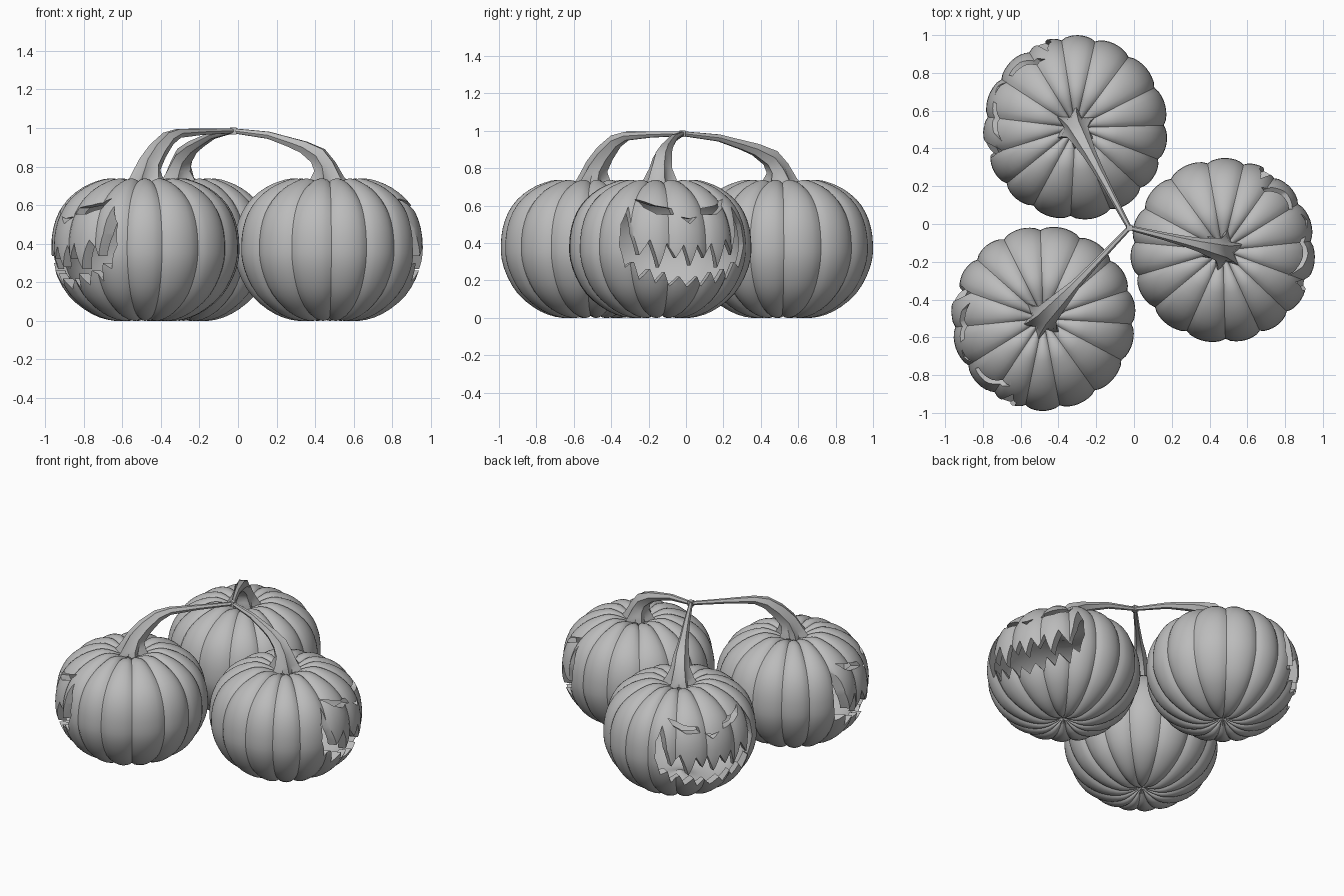
import bpy, bmesh, math
from mathutils import Vector

if "Cube" in bpy.data.objects:
    bpy.data.objects.remove(bpy.data.objects["Cube"])

grey = bpy.data.materials.new("plain_grey")
grey.diffuse_color = (0.5, 0.5, 0.5, 1)
grey.use_nodes = True
grey.node_tree.nodes["Principled BSDF"].inputs["Base Color"].default_value = grey.diffuse_color

LOBES, MID = 15, 0.37
# Pumpkin half profile (radius, height), bottom dimple to top dimple
PROFILE = [(0, .05), (.04, .03), (.1, .006), (.16, 0), (.24, .018), (.32, .06), (.40, .13),
           (.455, .22), (.485, .31), (.49, .39), (.48, .48), (.45, .565), (.40, .635),
           (.33, .69), (.26, .722), (.19, .738), (.12, .722), (.05, .69), (0, .68)]
# Carved face, right half (sideways, height); mirrored for the left
UPPER = [(0, .28), (.04, .39), (.08, .32), (.125, .40), (.165, .27), (.215, .42),
         (.265, .335), (.29, .45), (.29, .595)]
LOWER = [(.34, .50), (.352, .39), (.32, .27), (.285, .30), (.25, .205), (.21, .262),
         (.17, .185), (.13, .245), (.09, .17), (.05, .22), (0, .165)]
EYE = [(.08, .552), (.085, .585), (.17, .60), (.245, .635), (.225, .59), (.17, .555)]
NOSE = [(-.045, .54), (0, .53), (.045, .54), (0, .503)]


def add_object(name, bm):
    mesh = bpy.data.meshes.new(name)
    bm.to_mesh(mesh)
    bm.free()
    ob = bpy.data.objects.new(name, mesh)
    bpy.context.collection.objects.link(ob)
    mesh.materials.append(grey)
    return ob


def smooth(ob, degrees):
    bpy.ops.object.select_all(action='DESELECT')
    ob.select_set(True)
    bpy.context.view_layer.objects.active = ob
    bpy.ops.object.shade_smooth_by_angle(angle=math.radians(degrees))


def refine(pts):
    # Insert one Catmull-Rom midpoint in every span
    out = []
    for i in range(len(pts) - 1):
        p = [Vector(pts[min(max(k, 0), len(pts) - 1)]) for k in range(i - 1, i + 3)]
        out += [p[1], (9 * (p[1] + p[2]) - p[0] - p[3]) / 16]
    return out + [Vector(pts[-1])]


def revolve(bm, prof, segs, depth, turn, inward):
    rings = []
    for r, z in prof[1:-1]:
        ring = []
        for i in range(segs):
            a = 2 * math.pi * i / segs
            lobe = abs(math.sin(a * LOBES / 2)) ** 0.65
            f = 1 - depth * (1 - lobe)
            b = a + turn + 0.035 * math.sin(3 * a + turn)
            ring.append(bm.verts.new((r * f * math.cos(b), r * f * math.sin(b), MID + (z - MID) * f)))
        rings.append(ring)
    low = bm.verts.new((0, 0, prof[0][1]))
    top = bm.verts.new((0, 0, prof[-1][1]))
    faces = []
    for i in range(segs):
        j = (i + 1) % segs
        faces.append((low, rings[0][j], rings[0][i]))
        faces.append((top, rings[-1][i], rings[-1][j]))
        for a, b in zip(rings, rings[1:]):
            faces.append((a[i], a[j], b[j], b[i]))
    for f in faces:
        bm.faces.new(f[::-1] if inward else f)


def prism(bm, outline, angle):
    d = Vector((math.cos(angle), math.sin(angle), 0))
    t = Vector((-d.y, d.x, 0))
    near, far = [[bm.verts.new(d * s + t * u + Vector((0, 0, z))) for u, z in outline]
                 for s in (.15, .7)]
    bm.faces.new(near)
    bm.faces.new(far)
    n = len(outline)
    for i in range(n):
        j = (i + 1) % n
        bm.faces.new((near[i], near[j], far[j], far[i]))


def mirror(pts):
    return [(-u, z) for u, z in reversed(pts)]


def pumpkin(name, x, y, facing, turn):
    # Hollow ribbed shell
    prof = refine(PROFILE)
    bm = bmesh.new()
    revolve(bm, prof, LOBES * 8, 0.045, turn, False)
    inner = [(r * .9, MID + (z - MID) * .86) for r, z in prof]
    revolve(bm, inner, 60, 0, turn, True)
    body = add_object(name, bm)
    # Face cutter: mouth, nose and eyes
    half = UPPER + LOWER
    bm = bmesh.new()
    for outline in (half + mirror(half[1:-1]), NOSE, EYE, mirror(EYE)):
        prism(bm, outline, facing)
    bmesh.ops.recalc_face_normals(bm, faces=bm.faces)
    cutter = add_object("face_cutter", bm)
    cutter.hide_render = True
    mod = body.modifiers.new("carve", 'BOOLEAN')
    mod.operation, mod.solver, mod.object = 'DIFFERENCE', 'EXACT', cutter
    bpy.context.view_layer.objects.active = body
    bpy.ops.object.modifier_apply(modifier=mod.name)
    bpy.data.objects.remove(cutter)
    body.location = (x, y, 0)
    smooth(body, 32)


JOINT = Vector((-.025, -.02, .985))


def stem(name, x, y, path):
    # Fluted tube from a flared star base to the shared joint; path = (fraction, z, radius, fluting)
    base = Vector((x, y, 0))
    run = Vector((JOINT.x - x, JOINT.y - y, 0))
    side = Vector((-run.y, run.x, 0)).normalized()
    pts = [base + run * t + Vector((0, 0, z)) for t, z, _, _ in path]
    bm = bmesh.new()
    rings, sides = [], 12
    for k, (_, _, r, flute) in enumerate(path):
        tan = (pts[min(k + 1, len(pts) - 1)] - pts[max(k - 1, 0)]).normalized()
        if k < 2:
            tan = Vector((0, 0, 1))
        up = tan.cross(side)
        ring = []
        for i in range(sides):
            a = 2 * math.pi * i / sides
            rr = r * (1 + flute * (1 if i % 2 == 0 else -1))
            ring.append(bm.verts.new(pts[k] + side * rr * math.cos(a) + up * rr * math.sin(a)))
        rings.append(ring)
    for a, b in zip(rings, rings[1:]):
        for i in range(sides):
            j = (i + 1) % sides
            bm.faces.new((a[i], a[j], b[j], b[i]))
    bm.faces.new(rings[0])
    bm.faces.new(rings[-1])
    bmesh.ops.recalc_face_normals(bm, faces=bm.faces)
    smooth(add_object(name, bm), 35)


ARCHED = [(0, .70, .09, .32), (.01, .745, .074, .2), (.04, .80, .056, .12), (.11, .855, .048, .1),
          (.26, .90, .034, .08), (.40, .925, .027, .06), (.63, .962, .02, .04), (1, .985, .013, 0)]
RAISED = [(0, .70, .09, .32), (.01, .745, .074, .2), (.05, .81, .056, .12), (.14, .88, .048, .1),
          (.26, .945, .037, .08), (.38, .972, .025, .06), (.65, .98, .017, .04), (1, .985, .013, 0)]

for name, x, y, facing, turn, path in (
        ("right", .47, -.14, 20, .1, ARCHED),
        ("back", -.31, .51, 152, .9, ARCHED),
        ("left", -.48, -.50, 206, 2.0, RAISED)):
    pumpkin(name + "_pumpkin", x, y, math.radians(facing), turn)
    stem(name + "_stem", x, y, path)

# Small knot where the stems meet
bm = bmesh.new()
bmesh.ops.create_cube(bm, size=1)
bmesh.ops.scale(bm, vec=(.032, .032, .036), verts=bm.verts)
knot = add_object("stem_joint", bm)
knot.location = JOINT
